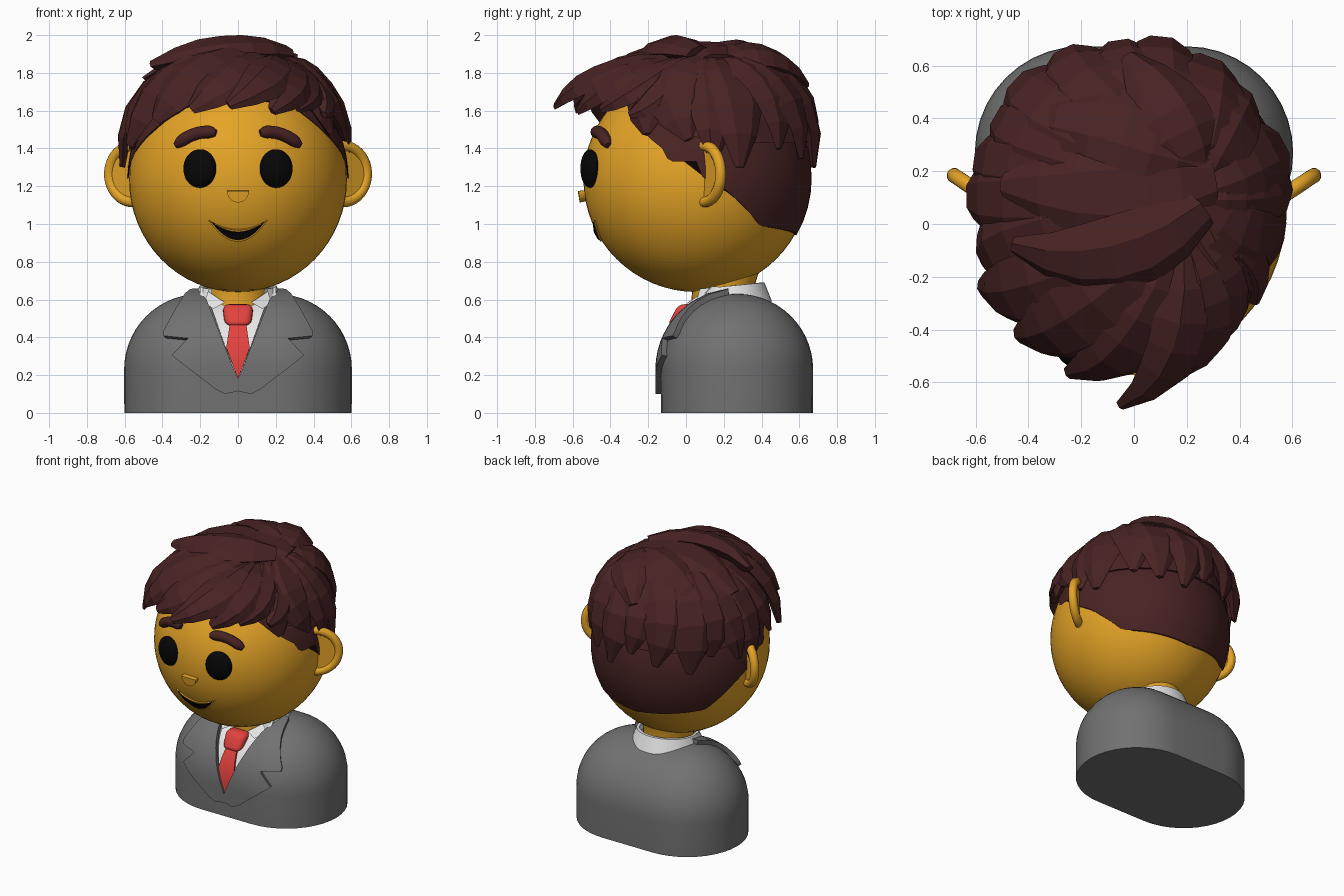
import bpy, bmesh, math, random
from mathutils import Vector as V

if "Cube" in bpy.data.objects:
    bpy.data.objects.remove(bpy.data.objects["Cube"])

random.seed(4)
C, R = V((0, .055, 1.235)), V((.577, .598, .595))      # head centre and radii


def material(name, col):
    m = bpy.data.materials.new(name)
    m.diffuse_color = (*col, 1)
    m.use_nodes = True
    m.node_tree.nodes["Principled BSDF"].inputs["Base Color"].default_value = m.diffuse_color
    return m


SKIN = material("golden_skin", (.78, .37, .02))
HAIR = material("dark_brown_hair", (.065, .0165, .0165))
GREY = material("grey_cloth", (.165, .165, .165))
WHITE = material("white_shirt", (.8, .8, .8))
RED = material("red_tie", (.76, .055, .048))
BLACK = material("black", (.002, .002, .002))


def finish(name, bm, mat, smooth=None):
    me = bpy.data.meshes.new(name)
    bm.to_mesh(me)
    bm.free()
    me.materials.append(mat)
    if smooth:
        me.shade_smooth()
        me.set_sharp_from_angle(angle=math.radians(smooth))
    ob = bpy.data.objects.new(name, me)
    bpy.context.collection.objects.link(ob)
    return ob


def grid(name, rows, mat, closed=True, caps=True, smooth=None):
    """Skin rows of points with quads."""
    bm = bmesh.new()
    vs = [[bm.verts.new(p) for p in r] for r in rows]
    n = len(rows[0])
    for a, b in zip(vs, vs[1:]):
        for i in range(n if closed else n - 1):
            j = (i + 1) % n
            bm.faces.new((a[i], a[j], b[j], b[i]))
    if caps:
        bm.faces.new(vs[0])
        bm.faces.new(vs[-1])
    bmesh.ops.recalc_face_normals(bm, faces=bm.faces)
    return finish(name, bm, mat, smooth)


def tube(name, pts, radii, mat, sides=12):
    rows = []
    for i, p in enumerate(pts):
        t = (pts[min(i + 1, len(pts) - 1)] - pts[max(i - 1, 0)]).normalized()
        a = t.cross(V((.3, 1, .05))).normalized()
        b = t.cross(a)
        rows.append([p + radii[i] * (a * math.cos(k * math.tau / sides) + b * math.sin(k * math.tau / sides))
                     for k in range(sides)])
    return grid(name, rows, mat, smooth=50)


def on_head(x, z, off):
    u, w = x / R.x, (z - C.z) / R.z
    n = V((u, -math.sqrt(max(1 - u * u - w * w, .01)), w))
    return C + V((n.x * R.x, n.y * R.y, n.z * R.z)) + off * n.normalized()


def on_body(x, z, off):
    ax, az = max(-.2, min(.2, x)), min(z, .23)
    dx, dz = x - ax, z - az
    n = V((dx, -math.sqrt(max(.16 - dx * dx - dz * dz, .002)), dz)).normalized()
    return V((ax, .27, az)) + n * (.4 + off)


def plate(name, pts, surf, off, depth, mat):
    """Front-view outline wrapped on a surface, with an inner and an outer layer."""
    bm = bmesh.new()
    bm.faces.new([bm.verts.new((x, 0, z)) for x, z in pts])
    for axis, steps in (((0, 0, 1), range(0, 40)), ((1, 0, 0), range(-10, 11))):
        for k in steps:
            bmesh.ops.bisect_plane(bm, geom=bm.verts[:] + bm.edges[:] + bm.faces[:],
                                   plane_co=V(axis) * (k * .0401 + .0007), plane_no=axis)
    bmesh.ops.triangulate(bm, faces=bm.faces)
    inner = bm.verts[:]
    ext = bmesh.ops.extrude_face_region(bm, geom=bm.faces[:], use_keep_orig=True)
    outer = [e for e in ext["geom"] if isinstance(e, bmesh.types.BMVert)]
    for vs, o in ((inner, off - depth), (outer, off)):
        for v in vs:
            v.co = surf(v.co.x, v.co.z, o)
    bmesh.ops.recalc_face_normals(bm, faces=bm.faces)
    finish(name, bm, mat, 35)


def ball(name, loc, scale, mat, rot_z=0):
    bm = bmesh.new()
    bmesh.ops.create_uvsphere(bm, u_segments=56, v_segments=32, radius=1)
    ob = finish(name, bm, mat, 60)
    ob.location, ob.scale, ob.rotation_euler.z = loc, scale, rot_z


# jacket body: stadium plan with a rounded top
def stadium(r, z, n=20):
    return [(s * (.2 + r * math.cos(a)), .27 + s * r * math.sin(a), z)
            for s in (1, -1) for a in [math.pi * (i / n - .5) for i in range(n + 1)]]


grid("jacket", [stadium(.402, 0)] + [stadium(.402 * math.cos(a) + .001, .23 + .4 * math.sin(a))
     for a in [math.pi / 2 * i / 14 for i in range(15)]], GREY, smooth=40)

# shirt, tie, lapels, collar
plate("shirt_front", [(-.17, .63), (.17, .63), (0, .17)], on_body, .008, .02, WHITE)
plate("tie_blade", [(-.04, .48), (.04, .48), (.062, .34), (0, .18), (-.062, .34)], on_body, .022, .02, RED)
bm = bmesh.new()
bmesh.ops.create_cube(bm, size=1)
for v in bm.verts:
    v.co = V((v.co.x * (.165 if v.co.z > 0 else .14), v.co.y * .09 - .025 + v.co.z * .06, v.co.z * .115 + .518))
bmesh.ops.bevel(bm, geom=bm.edges[:], offset=.035, segments=4, profile=.5, affect='EDGES')
finish("tie_knot", bm, RED, 50)
for s, side in ((1, "right"), (-1, "left")):
    plate(f"lapel_{side}", [(s * x, z) for x, z in (
        (0, .178), (.14, .51), (.2, .65), (.25, .645), (.32, .53), (.38, .42), (.38, .395), (.26, .383),
        (.34, .3), (.12, .125), (.07, .1), (0, .115))], on_body, .032, .035, GREY)
    plate(f"collar_wing_{side}", [(s * x, z) for x, z in ((.2, .67), (.07, .585), (.13, .55), (.2, .6))],
          lambda x, z, o: V((x, .9 * (z - .6) + .4 * abs(x) - o, z)), .005, .03, WHITE)
arc = [math.radians(48 + 264 * i / 40) for i in range(41)]
grid("collar_band", [[(r * math.sin(a), .21 - r * math.cos(a), z - .02 * math.cos(a)) for a in arc]
     for r, z in ((.245, .57), (.205, .67), (.185, .67), (.19, .57))], WHITE, False, False, 40)

# head, neck, face
ball("head", C, R, SKIN)
grid("neck", [[(r * math.cos(k * math.tau / 32), .2 + r * math.sin(k * math.tau / 32), z) for k in range(32)]
     for r, z in ((.175, .55), (.165, .68), (.2, .79))], SKIN, smooth=40)
half = [math.pi + math.pi * i / 12 for i in range(13)]
plate("nose", [(.055 * math.cos(a), 1.178 + .058 * math.sin(a)) for a in half], on_head, .032, .05, SKIN)


def crescent(w, top, mid_up, mid_low):
    xs = [w * (i / 10 - 1) for i in range(21)]
    low = [(x, top - (top - mid_low) * (1 - (x / w) ** 2)) for x in xs]
    return low + [(x, top - (top - mid_up) * (1 - (x / w) ** 2)) for x in xs[-2:0:-1]]


plate("lips", crescent(.153, 1.02, .972, .91), on_head, .008, .03, SKIN)
plate("mouth", crescent(.135, 1.012, .962, .922), on_head, .013, .009, BLACK)

for s, side in ((1, "right"), (-1, "left")):
    ball(f"eye_{side}", on_head(s * .2, 1.293, .006), (.09, .045, .102), BLACK, s * .3)
    ts = [i / 12 for i in range(13)]
    tube(f"eyebrow_{side}", [on_head(s * (.115 + .21 * t), 1.478 + .05 * t - .115 * t * t, .008) for t in ts],
         [.034 * min(1, .5 + 4 * min(t, 1 - t)) for t in ts], HAIR)
    # ear: curled rim with a thin shell inside
    u, base = V((s * .83, .55, 0)), V((s * .555, .1, 1.265))
    rim = [base + u * .152 * math.cos(a) + V((0, 0, .148 * math.sin(a)))
           for a in [math.radians(-110 + 225 * i / 24) for i in range(25)]]
    tube(f"ear_rim_{side}", rim, [.029] * 25, SKIN)
    nrm = V((-s * .55, .83, 0)) * .012
    grid(f"ear_shell_{side}", [[p + nrm for p in rim], [p - nrm for p in rim]], SKIN)


# hair
def polar(az, el, k):
    a, e = math.radians(az), math.radians(el)
    return C + k * V((math.sin(a) * math.cos(e), -math.cos(a) * math.cos(e), math.sin(e))) * R


def cap(name, line, k0, k1, n, m, smooth):
    """Shell on the head, from a hairline given as (azimuth, height) to the crown."""
    rows = [[] for _ in range(m + 1)]
    for i in range(n):
        az = 360 * i / n
        f = min(az, 360 - az)
        for (a, za), (b, zb) in zip(line, line[1:]):
            if a <= f <= b:
                z = za + (zb - za) * (f - a) / (b - a)
        e = math.degrees(math.asin((z - C.z) / R.z / k0))
        for j in range(m + 1):
            t = j / m
            rows[j].append(polar(az, e + (89.5 - e) * t, k0 + (k1 - k0) * math.sin(t * math.pi / 2)))
    grid(name, rows, HAIR, smooth=smooth)


cap("hair_undercut", [(0, 1.68), (39, 1.63), (72, 1.4), (76, 1.33), (90, 1.33), (93, 1.25), (105, 1.18),
                      (127, .99), (180, .94)], 1.015, 1.03, 120, 16, 40)
cap("hair_volume", [(0, 1.69), (40, 1.66), (70, 1.52), (100, 1.43), (180, 1.43)], 1.05, 1.15, 26, 6, None)


def lock(name, pts, w, th=.045, deep=1.2, tip=.22):
    """Tapered faceted strand bent round the head through three points."""
    q = [V([(p[i] - C[i]) / R[i] for i in range(3)]) for p in pts]

    def at(t):
        ws = (2 * (t - .5) * (t - 1), -4 * t * (t - 1), 2 * t * (t - .5))
        d = sum((x.normalized() * f for x, f in zip(q, ws)), V((0, 0, 0))).normalized()
        return C + d * R * sum(x.length * f for x, f in zip(q, ws))
    rows = []
    for i, f in enumerate((.5, .8, 1, 1, .88, .6, tip)):
        p = at(i / 6)
        nrm = (p - C).normalized()
        side = (at(i / 6 + .02) - at(i / 6 - .02)).cross(nrm).normalized()
        h = th * min(1, f + .1)
        rows.append([p + side * w * f * a + nrm * h * b
                     for a, b in ((-.5, -.5), (-.28, .45), (.15, .75), (.5, -.2), (0, -deep))])
    grid(name, rows, HAIR)


fringe = [
    ((.2, -.1, 1.87), (.17, -.47, 1.79), (-.05, -.69, 1.63), .26),
    ((.15, -.1, 1.88), (-.02, -.45, 1.79), (-.25, -.57, 1.61), .3),
    ((.22, -.08, 1.86), (.29, -.38, 1.76), (.18, -.57, 1.6), .25),
    ((.1, -.1, 1.9), (-.22, -.38, 1.80), (-.44, -.43, 1.55), .34),
    ((.1, -.05, 1.9), (-.36, -.26, 1.78), (-.58, -.25, 1.42), .34),
    ((.25, -.05, 1.86), (.37, -.26, 1.74), (.32, -.45, 1.61), .22),
    ((.27, -.02, 1.86), (.44, -.14, 1.70), (.46, -.3, 1.58), .22)]
top = [
    ((.26, .06, 1.92), (-.08, -.12, 1.95), (-.46, -.08, 1.85), .3),
    ((.3, .18, 1.88), (-.08, .14, 1.93), (-.5, .15, 1.77), .4),
    ((.28, .25, 1.87), (-.02, .38, 1.91), (-.42, .4, 1.72), .36),
    ((.25, .2, 1.88), (.15, .42, 1.90), (-.02, .64, 1.74), .3)]
for group, locks, deep in (("fringe_lock", fringe, 1.5), ("top_lock", top, 3)):
    for i, (*pts, w) in enumerate(locks):
        lock(f"{group}_{i}", pts, w, .05, deep)

# strands fanning from the parting down the sides and back
for i in range(14):
    az = 64 + 220 * i / 13
    a = math.radians(az)
    back, left = max(0, -math.cos(a)), max(0, -math.sin(a))
    start = (.2 + .07 * math.sin(a), .1 - .1 * math.cos(a), 1.87)
    mid = polar(az + random.uniform(-4, 4), 45, 1.15 + .09 * back + .02 * left + random.uniform(-.015, .015))
    el = (6, 15, 10)[i % 3] + max(0, 88 - az) * .7
    tip = polar(az + random.uniform(-6, 6), el, 1.05 + .03 * back + .03 * left)
    lock(f"side_lock_{i}", (start, mid, tip), random.uniform(.29, .35), .05, 1.6, .15)
